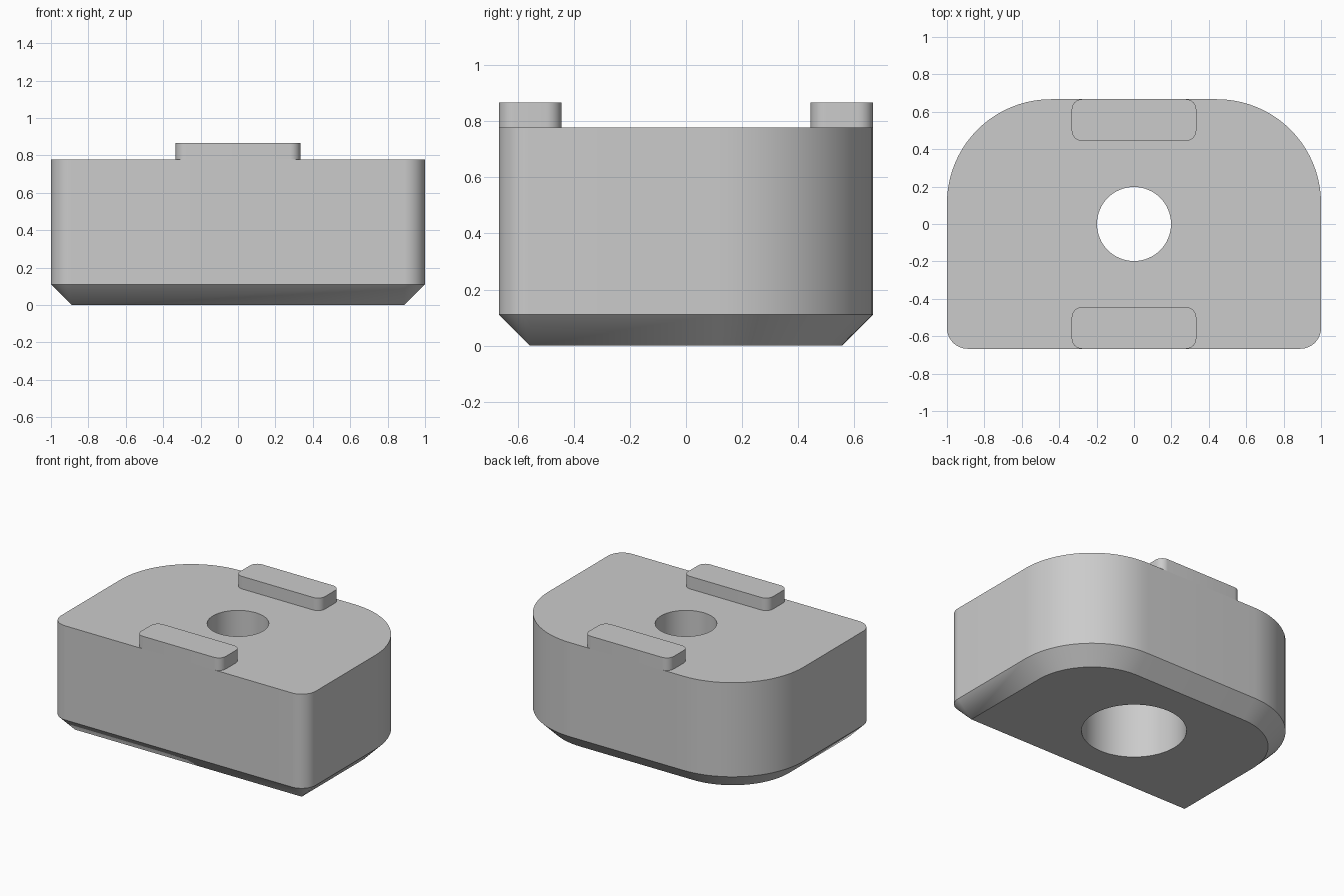
import bpy, bmesh, math

if "Cube" in bpy.data.objects:
    bpy.data.objects.remove(bpy.data.objects["Cube"])

grey = bpy.data.materials.new("plain grey")
grey.diffuse_color = (0.6, 0.6, 0.6, 1)
grey.use_nodes = True
grey.node_tree.nodes["Principled BSDF"].inputs["Base Color"].default_value = grey.diffuse_color

HX, HY = 1.0, 0.667      # half width and half depth
CHAMFER, TOP = 0.111, 0.778


def rounded_outline(x0, x1, y0, y1, r_front, r_back, steps):
    """Counter-clockwise rounded rectangle with separate front and back radii."""
    corners = [(x1 - r_back, y1 - r_back, r_back, 0),
               (x0 + r_back, y1 - r_back, r_back, 90),
               (x0 + r_front, y0 + r_front, r_front, 180),
               (x1 - r_front, y0 + r_front, r_front, 270)]
    pts = []
    for cx, cy, r, start in corners:
        for i in range(steps + 1):
            a = math.radians(start + 90 * i / steps)
            pts.append((cx + r * math.cos(a), cy + r * math.sin(a)))
    return pts


def circle(r, n=64):
    return [(r * math.cos(2 * math.pi * i / n), r * math.sin(2 * math.pi * i / n))
            for i in range(n)]


def loft(bm, layers):
    """Skin a stack of (outline, z) layers without end caps."""
    rings = [[bm.verts.new((x, y, z)) for x, y in pts] for pts, z in layers]
    for low, high in zip(rings, rings[1:]):
        n = len(low)
        for i in range(n):
            j = (i + 1) % n
            bm.faces.new((low[i], low[j], high[j], high[i]))


def finish(name, bm, levels):
    """Cap the open ends at the given heights and make the object."""
    bmesh.ops.remove_doubles(bm, verts=bm.verts, dist=1e-4)
    for z in levels:
        rim = [e for e in bm.edges if e.is_boundary
               and all(abs(v.co.z - z) < 1e-4 for v in e.verts)]
        bmesh.ops.triangle_fill(bm, edges=rim, use_beauty=True)
    bmesh.ops.recalc_face_normals(bm, faces=bm.faces)
    mesh = bpy.data.meshes.new(name)
    bm.to_mesh(mesh)
    bm.free()
    obj = bpy.data.objects.new(name, mesh)
    bpy.context.collection.objects.link(obj)
    mesh.materials.append(grey)
    bpy.ops.object.select_all(action='DESELECT')
    obj.select_set(True)
    bpy.context.view_layer.objects.active = obj
    bpy.ops.object.shade_smooth_by_angle(angle=math.radians(30))


# Block with chamfered underside and a counterbored hole
bm = bmesh.new()
wall = rounded_outline(-HX, HX, -HY, HY, CHAMFER, 0.556, 20)
base = rounded_outline(-HX + CHAMFER, HX - CHAMFER, -HY + CHAMFER, HY - CHAMFER,
                       0.0, 0.556 - CHAMFER, 20)
loft(bm, [(base, 0), (wall, CHAMFER), (wall, TOP)])
loft(bm, [(circle(0.335), 0), (circle(0.335), 0.45),
          (circle(0.198), 0.45), (circle(0.198), TOP)])
finish("block", bm, (0, TOP))

# Raised locating tabs along the front and back edges
for name, y0, y1 in (("front_tab", -HY, -0.444), ("back_tab", 0.444, HY)):
    bm = bmesh.new()
    pad = rounded_outline(-0.333, 0.333, y0, y1, 0.055, 0.055, 8)
    loft(bm, [(pad, TOP), (pad, 0.867)])
    finish(name, bm, (TOP, 0.867))
